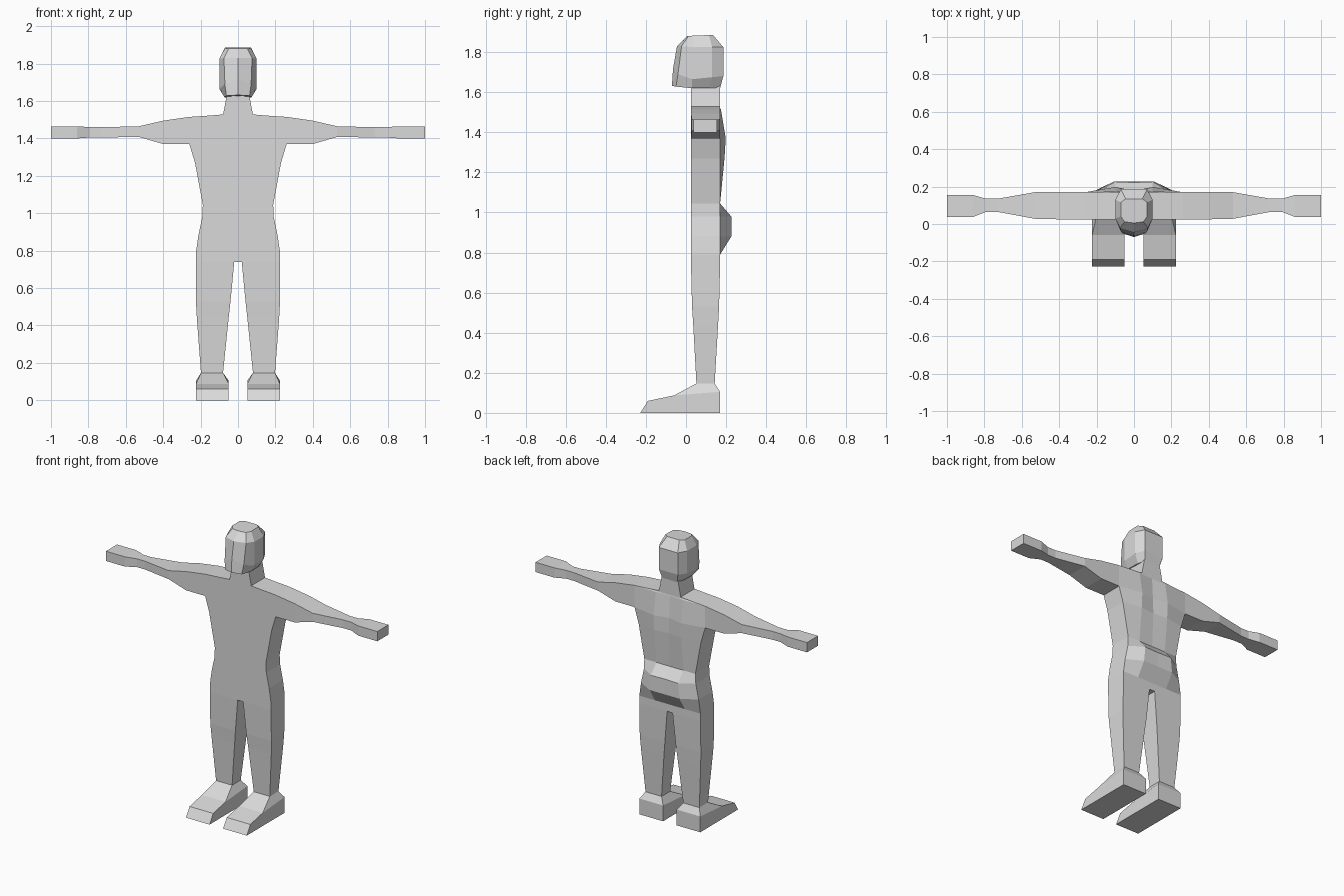
import bpy
import bmesh

cube = bpy.data.objects.get("Cube")
if cube:
    bpy.data.objects.remove(cube, do_unlink=True)

grey = bpy.data.materials.new("plain grey")
grey.use_nodes = True
colour = (0.7, 0.7, 0.7, 1)
grey.diffuse_color = colour
grey.node_tree.nodes["Principled BSDF"].inputs["Base Color"].default_value = colour

FRONT, BACK = 0.025, 0.17   # flat front and back planes of the trunk
GAP = 0.02                  # half the gap between the thighs


def loft(bm, rings, closed=True, cap_start=False, cap_end=False):
    """Skin a list of equal-length point rings."""
    rows = [[bm.verts.new(p) for p in ring] for ring in rings]
    count = len(rows[0])
    for a, b in zip(rows, rows[1:]):
        for i in range(count if closed else count - 1):
            j = (i + 1) % count
            bm.faces.new((a[i], a[j], b[j], b[i]))
    if cap_start:
        bm.faces.new(rows[0])
    if cap_end:
        bm.faces.new(rows[-1])


def finish(bm, name):
    """Mirror the left half, weld the seam and make the object."""
    bmesh.ops.remove_doubles(bm, verts=bm.verts, dist=0.0005)
    copy = bmesh.ops.duplicate(bm, geom=bm.verts[:] + bm.edges[:] + bm.faces[:])
    for v in copy["geom"]:
        if isinstance(v, bmesh.types.BMVert):
            v.co.x = -v.co.x
    bmesh.ops.remove_doubles(bm, verts=bm.verts, dist=0.0005)
    bmesh.ops.recalc_face_normals(bm, faces=bm.faces)
    mesh = bpy.data.meshes.new(name)
    bm.to_mesh(mesh)
    bm.free()
    mesh.materials.append(grey)
    obj = bpy.data.objects.new(name, mesh)
    bpy.context.collection.objects.link(obj)


def trunk_ring(z, w, m=0.1, bulge=0.0, spine=0.0):
    return [(0, FRONT, z), (GAP, FRONT, z), (w, FRONT, z), (w, BACK, z),
            (m, BACK + bulge, z), (0, BACK + spine, z)]


def box_ring_z(z, x0, x1, y0, y1):
    return [(x0, y0, z), (x1, y0, z), (x1, y1, z), (x0, y1, z)]


def box_ring_x(x, z0, z1, y0, y1):
    return [(x, y0, z0), (x, y1, z0), (x, y1, z1), (x, y0, z1)]


body = bmesh.new()

# Trunk and neck, with seat and shoulder blades swelling from the back
loft(body, [
    trunk_ring(0.74, 0.225, GAP),
    trunk_ring(0.79, 0.225, 0.11),
    trunk_ring(0.88, 0.212, 0.11, 0.056, 0.056),
    trunk_ring(0.98, 0.191, 0.10, 0.056, 0.052),
    trunk_ring(1.045, 0.188),
    trunk_ring(1.27, 0.23, 0.1, 0.022, 0.012),
    trunk_ring(1.37, 0.26, 0.1, 0.028, 0.008),
    trunk_ring(1.515, 0.26, 0.1, 0.004, 0),
    trunk_ring(1.521, 0.17, 0.06),
    trunk_ring(1.528, 0.08, 0.04),
    trunk_ring(1.63, 0.06, 0.03),
], closed=False)
# Open the arm sockets and close the crotch
sockets = [f for f in body.faces if all(v.co.x > 0.259 for v in f.verts)]
bmesh.ops.delete(body, geom=sockets, context="FACES_ONLY")
body.faces.new([body.verts.new(p) for p in box_ring_z(0.74, 0, GAP, FRONT, BACK)])

# Arm and mitten hand
loft(body, [
    box_ring_x(0.26, 1.37, 1.515, FRONT, BACK),
    box_ring_x(0.40, 1.37, 1.495, FRONT, BACK),
    box_ring_x(0.53, 1.408, 1.465, 0.028, BACK),
    box_ring_x(0.73, 1.405, 1.46, 0.065, 0.135),
    box_ring_x(0.79, 1.405, 1.46, 0.065, 0.135),
    box_ring_x(0.86, 1.40, 1.465, 0.038, 0.155),
    box_ring_x(1.0, 1.40, 1.465, 0.038, 0.155),
], cap_end=True)

# Leg, flaring into the top of the foot
IN, OUT = 0.05, 0.224
instep, heel = (-0.06, 0.087), (0.17, 0.105)
loft(body, [
    box_ring_z(0.74, GAP, 0.225, FRONT, BACK),
    box_ring_z(0.53, 0.04, 0.225, 0.03, 0.165),
    box_ring_z(0.44, 0.05, 0.22, 0.036, 0.16),
    box_ring_z(0.147, 0.08, 0.198, 0.052, 0.143),
    [(IN, *instep), (OUT, *instep), (OUT, *heel), (IN, *heel)],
])

# Foot from its side profile
sole = [instep, (-0.19, 0.06), (-0.228, 0), (0.17, 0), heel]
loft(body, [[(x, y, z) for y, z in sole] for x in (IN, OUT)],
     closed=False, cap_start=True, cap_end=True)
finish(body, "body")

# Faceted head: half rings from chin to crown
head = bmesh.new()
loft(head, [
    [(0, -0.07, 1.632), (0.062, -0.05, 1.628), (0.072, 0.03, 1.62),
     (0.07, 0.12, 1.62), (0.055, 0.17, 1.62), (0, 0.17, 1.62)],
    [(0, -0.065, 1.715), (0.07, -0.04, 1.69), (0.1, 0.03, 1.665),
     (0.1, 0.13, 1.675), (0.07, 0.186, 1.68), (0, 0.186, 1.68)],
    [(0, -0.045, 1.83), (0.075, -0.022, 1.83), (0.1, 0.03, 1.825),
     (0.1, 0.13, 1.825), (0.07, 0.186, 1.825), (0, 0.186, 1.825)],
    [(0, 0.005, 1.88), (0.05, 0.012, 1.88), (0.07, 0.04, 1.883),
     (0.07, 0.115, 1.885), (0.045, 0.135, 1.885), (0, 0.135, 1.885)],
], closed=False, cap_start=True, cap_end=True)
finish(head, "head")
